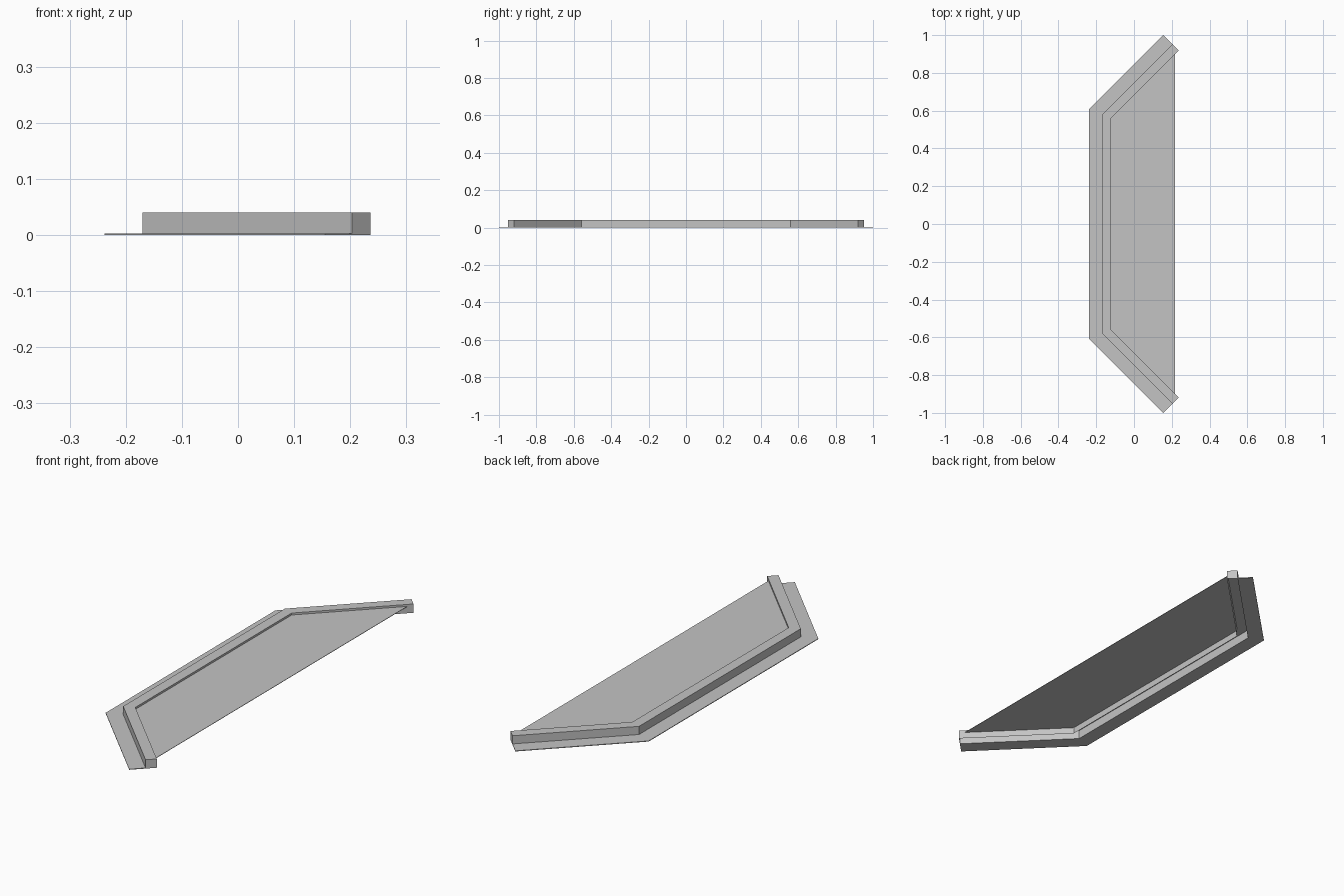
import bpy, bmesh, math

cube = bpy.data.objects.get("Cube")
if cube:
    bpy.data.objects.remove(cube, do_unlink=True)

# One flat grey for the whole tray
grey = bpy.data.materials.new("plain grey")
grey.use_nodes = True
colour = (0.55, 0.55, 0.55, 1)
grey.diffuse_color = colour
grey.node_tree.nodes["Principled BSDF"].inputs["Base Color"].default_value = colour

S = math.sqrt(0.5)
T = math.tan(math.pi / 8)


def path(d):
    """Three-sided rim path, moved inwards by d, with mitred corners."""
    corner = (-0.238 + d, 0.607 - T * d)
    end = (0.155 + S * d, 1 - S * d)
    return [(end[0], -end[1]), (corner[0], -corner[1]), corner, end]


def finish(bm, name):
    bmesh.ops.recalc_face_normals(bm, faces=bm.faces)
    mesh = bpy.data.meshes.new(name)
    bm.to_mesh(mesh)
    bm.free()
    mesh.materials.append(grey)
    obj = bpy.data.objects.new(name, mesh)
    bpy.context.collection.objects.link(obj)
    return obj


def sweep(name, profile, closed):
    """Sweep an (inset, height) profile along the rim and cap both ends."""
    bm = bmesh.new()
    rails = [[bm.verts.new((x, y, z)) for x, y in path(d)] for d, z in profile]
    pairs = list(zip(rails, rails[1:]))
    if closed:
        pairs.append((rails[-1], rails[0]))
    for a, b in pairs:
        for i in range(3):
            bm.faces.new((a[i], a[i + 1], b[i + 1], b[i]))
    for i in (0, 3):
        bm.faces.new([r[i] for r in rails])
    return finish(bm, name)


OUTER, INNER, TOP, THIN = 0.068, 0.115, 0.04, 0.003

# Thin flange around the foot of the rim
sweep("base_flange", [(0, 0), (0, THIN), (OUTER, THIN), (OUTER, 0)], True)

# Raised rim, hollow and open underneath
sweep("raised_rim", [(OUTER, 0), (OUTER, TOP), (INNER, TOP), (INNER, 0)], False)

# Thin panel set just below the top of the rim, cut straight on the open side
corner = path(INNER)[2]
edge_x = 0.217
edge_y = corner[1] + edge_x - corner[0]
outline = [(edge_x, -edge_y), (corner[0], -corner[1]), corner, (edge_x, edge_y)]
bm = bmesh.new()
sheet = bm.faces.new([bm.verts.new((x, y, 0.029)) for x, y in outline])
extruded = bmesh.ops.extrude_face_region(bm, geom=[sheet], use_keep_orig=True)
top_verts = [v for v in extruded["geom"] if isinstance(v, bmesh.types.BMVert)]
bmesh.ops.translate(bm, verts=top_verts, vec=(0, 0, 0.002))
finish(bm, "inset_panel")
